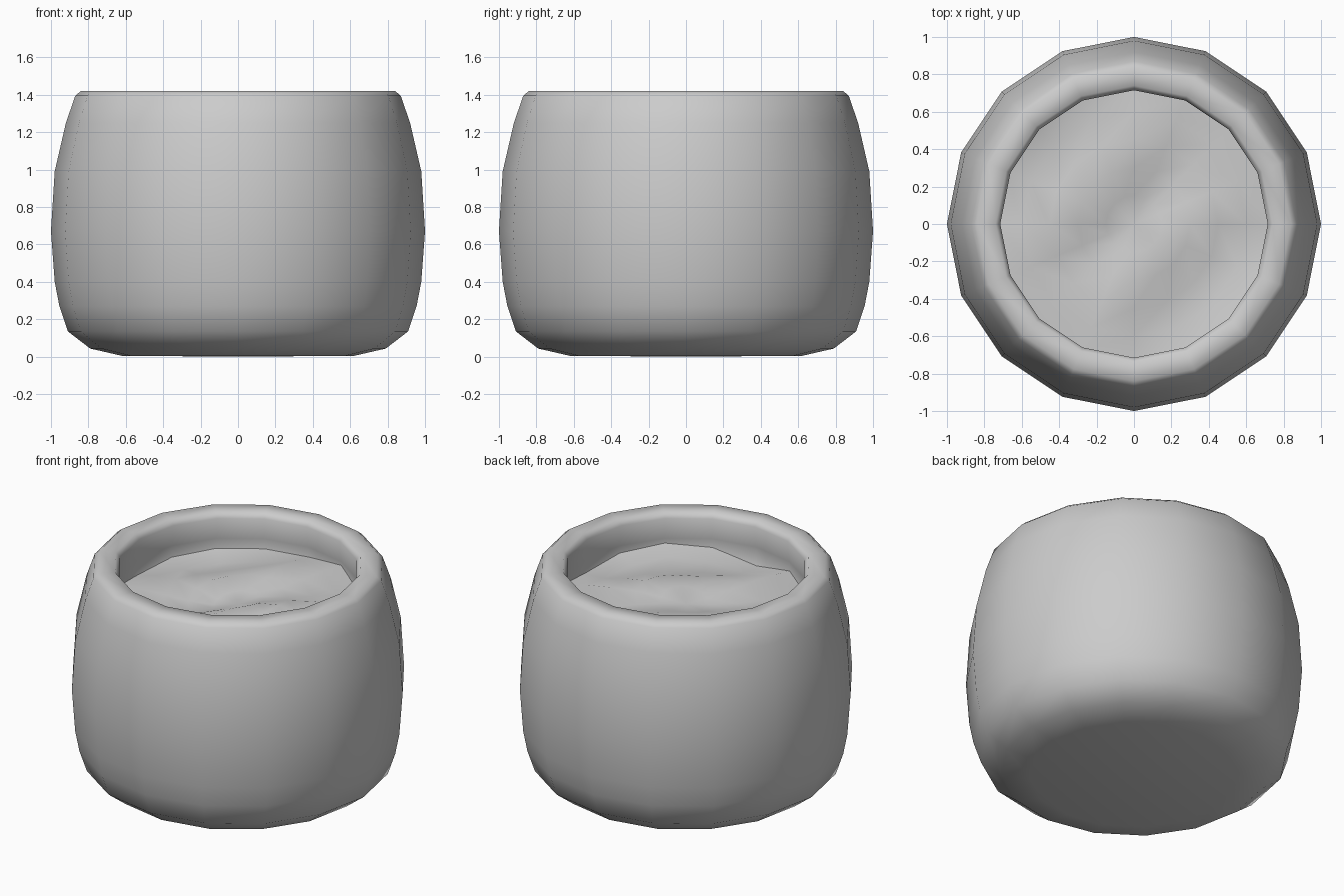
import bpy, bmesh, math

if "Cube" in bpy.data.objects:
    bpy.data.objects.remove(bpy.data.objects["Cube"])

SIDES = 16


def lathe(name, profile, height=None):
    """Turn (radius, z) points around z; radius 0 becomes a single pole vertex."""
    bm = bmesh.new()
    rings = []
    for r, z in profile:
        count = 1 if r == 0 else SIDES
        ring = []
        for i in range(count):
            a = 2 * math.pi * i / SIDES
            x, y = r * math.cos(a), r * math.sin(a)
            ring.append(bm.verts.new((x, y, height(x, y) if height else z)))
        rings.append(ring)
    for a, b in zip(rings, rings[1:]):
        for i in range(SIDES):
            j = (i + 1) % SIDES
            if len(a) == 1:
                bm.faces.new((a[0], b[j], b[i]))
            elif len(b) == 1:
                bm.faces.new((a[i], a[j], b[0]))
            else:
                bm.faces.new((a[i], a[j], b[j], b[i]))
    for f in bm.faces:
        f.smooth = True
    mesh = bpy.data.meshes.new(name)
    bm.to_mesh(mesh)
    bm.free()
    obj = bpy.data.objects.new(name, mesh)
    bpy.context.collection.objects.link(obj)
    return obj


# Round-bellied pot: underside, outer wall, rounded rim, inner wall and floor
lathe("pot", [
    (0, 0), (0.62, 0.004), (0.79, 0.043), (0.91, 0.135), (0.955, 0.27),
    (0.98, 0.40), (1.0, 0.67), (0.98, 0.99), (0.92, 1.25), (0.87, 1.395),
    (0.84, 1.42), (0.74, 1.42), (0.715, 1.385), (0.725, 1.25),
    (0.74, 1.0), (0, 1.0),
])


# Uneven soil: diagonal furrows with a slight tilt
def soil_height(x, y):
    s = (x - y) / math.sqrt(2)
    u = (x + y) / math.sqrt(2)
    return (1.18 + 0.03 * math.cos(2 * math.pi * (s + 0.3) / 0.52)
            + 0.035 * u + 0.012 * math.sin(7 * u + 3 * s))


lathe("soil", [(r, 0) for r in (0.73, 0.6, 0.45, 0.3, 0.15, 0)], soil_height)
